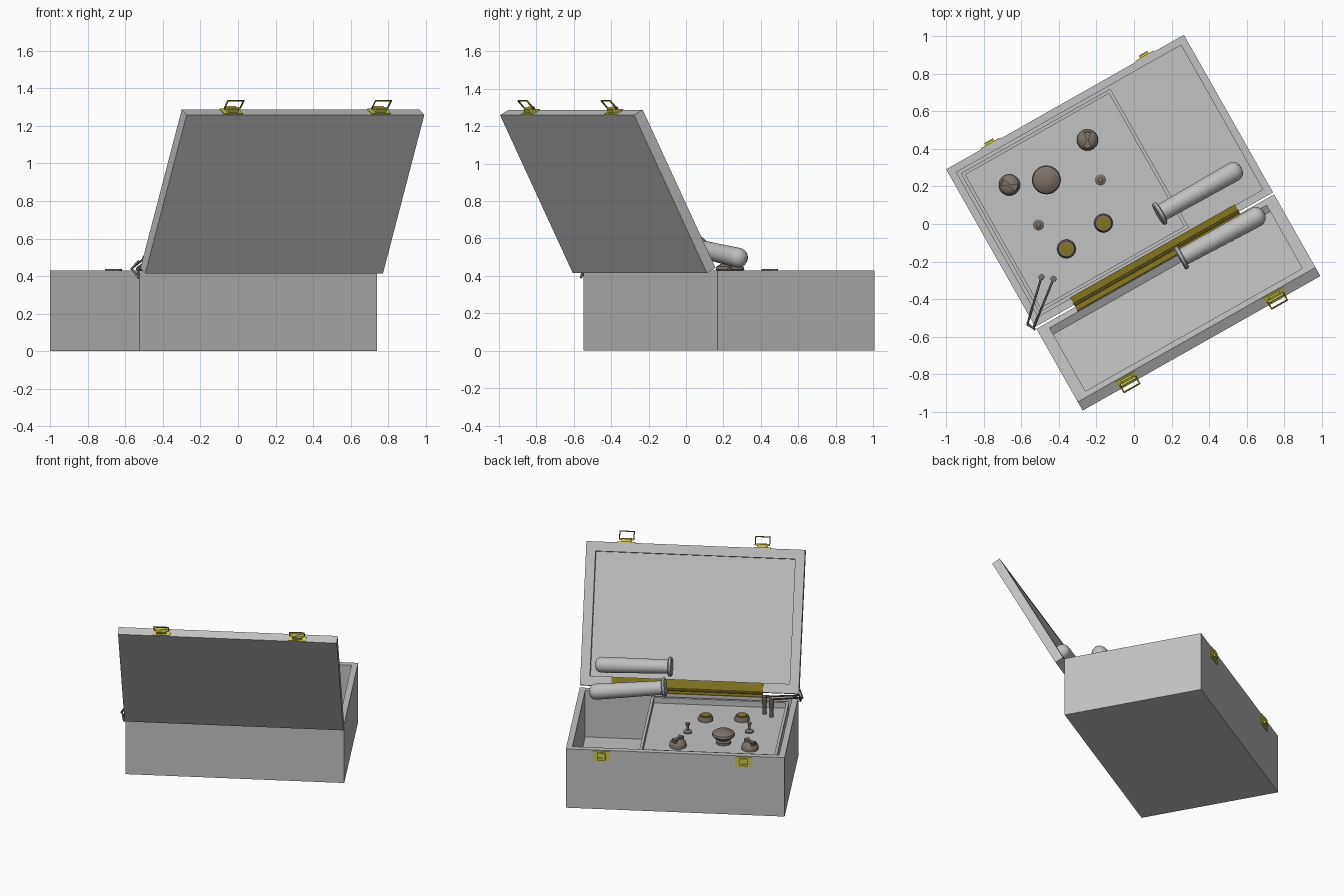
import bpy, bmesh
from math import radians, pi, cos, sin
from mathutils import Matrix, Vector

if "Cube" in bpy.data.objects:
    bpy.data.objects.remove(bpy.data.objects["Cube"])


def material(name, rgb):
    m = bpy.data.materials.new(name)
    m.use_nodes = True
    m.diffuse_color = (*rgb, 1)
    m.node_tree.nodes["Principled BSDF"].inputs["Base Color"].default_value = (*rgb, 1)
    return m


GREY = material("case_grey", (0.54, 0.54, 0.54))
GRIP = material("grip_grey", (0.52, 0.52, 0.52))
YELLOW = material("latch_yellow", (0.6, 0.58, 0.08))
GOLD = material("dark_gold", (0.23, 0.18, 0.015))
BROWN = material("knob_brown", (0.2, 0.165, 0.14))

# Case frame: x along the hinge, y into the case, turned about z
CASE = Matrix.Translation((0.1075, -0.19, 0)) @ Matrix.Rotation(radians(29.5), 4, "Z")
# Lid frame: y up the open lid, z out through its back
LID = CASE @ Matrix.Translation((0, -0.012, 0.443)) @ Matrix.Rotation(radians(117.9), 4, "X")
L, W, H, T = 1.456, 0.965, 0.43, 0.06
PANEL = 0.375


def finish(name, bm, mat, frame, smooth=False):
    bmesh.ops.recalc_face_normals(bm, faces=bm.faces[:])
    me = bpy.data.meshes.new(name)
    bm.to_mesh(me)
    bm.free()
    me.materials.append(mat)
    if smooth:
        me.shade_smooth()
        me.set_sharp_from_angle(angle=radians(35))
    ob = bpy.data.objects.new(name, me)
    bpy.context.collection.objects.link(ob)
    ob.matrix_world = frame
    return ob


def box(name, lo, hi, mat, frame=CASE, wall=0, depth=0, up=1):
    """Block between two corners, optionally hollowed from its top or bottom."""
    lo, hi = Vector(lo), Vector(hi)
    bm = bmesh.new()
    bmesh.ops.create_cube(bm, size=1)
    for v in bm.verts:
        v.co = Vector((v.co[i] * (hi[i] - lo[i]) + (lo[i] + hi[i]) / 2 for i in range(3)))
    if depth:
        bm.normal_update()
        f = max(bm.faces, key=lambda f: f.normal.z * up)
        bmesh.ops.inset_region(bm, faces=[f], thickness=wall)
        new = bmesh.ops.extrude_discrete_faces(bm, faces=[f])["faces"][0]
        bmesh.ops.translate(bm, verts=new.verts[:], vec=(0, 0, -depth * up))
    return finish(name, bm, mat, frame)


def lathe(name, profile, mat, frame, steps=24):
    """Turn a (radius, height) profile round z."""
    bm = bmesh.new()
    vs = [bm.verts.new((r, 0, z)) for r, z in profile]
    es = [bm.edges.new(p) for p in zip(vs, vs[1:])]
    bmesh.ops.spin(bm, geom=vs + es, cent=(0, 0, 0), axis=(0, 0, 1),
                   angle=2 * pi, steps=steps)
    bmesh.ops.remove_doubles(bm, verts=bm.verts[:], dist=0.0001)
    return finish(name, bm, mat, frame, True)


def rod(name, points, radius, mat, frame, cyclic=False):
    cu = bpy.data.curves.new(name, "CURVE")
    cu.dimensions = "3D"
    cu.bevel_depth, cu.bevel_resolution, cu.use_fill_caps = radius, 1, True
    sp = cu.splines.new("POLY")
    sp.points.add(len(points) - 1)
    for p, co in zip(sp.points, points):
        p.co = (*co, 1)
    sp.use_cyclic_u = cyclic
    cu.materials.append(mat)
    ob = bpy.data.objects.new(name, cu)
    bpy.context.collection.objects.link(ob)
    ob.matrix_world = frame


# Case, lid and control tray
box("case_body", (-L / 2, 0, 0), (L / 2, W, H), GREY, wall=0.057, depth=0.34)
box("lid", (-L / 2, 0, 0), (L / 2, 0.956, T), GREY, LID, wall=0.09, depth=0.045, up=-1)
box("control_tray", (-0.671, 0.057, 0.09), (0.245, 0.908, 0.415), GREY,
    wall=0.026, depth=0.415 - PANEL)

# Long hinge
box("hinge_leaf_case", (-0.49, 0, H), (0.52, 0.045, H + 0.006), GOLD)
box("hinge_leaf_lid", (-0.49, 0, -0.006), (0.52, 0.06, 0), GOLD, LID)
lathe("hinge_barrel", [(0, -0.49), (0.01, -0.49), (0.01, 0.52), (0, 0.52)], GOLD,
      CASE @ Matrix.Translation((0, 0, 0.442)) @ Matrix.Rotation(pi / 2, 4, "Y"), 10)

# Lid latches with wire loops
for side, u in (("left", 0.464), ("right", -0.44)):
    f = LID @ Matrix.Translation((u, 0.956, T / 2))
    box("lid_latch_plate_" + side, (-0.058, 0, -0.028), (0.058, 0.007, 0.028), YELLOW, f)
    box("lid_latch_block_" + side, (-0.032, 0, -0.018), (0.032, 0.026, 0.018), YELLOW, f)
    rod("lid_latch_pin_" + side, [(-0.045, 0.024, 0), (0.045, 0.024, 0)], 0.008, YELLOW, f)
    rod("lid_latch_loop_" + side, [(-0.048, 0.024, 0), (0.048, 0.024, 0),
                                   (0.048, 0.078, 0.016), (-0.048, 0.078, 0.016)],
        0.005, GOLD, f, True)

# Catches on the case
for side, u in (("left", 0.49), ("right", -0.456)):
    f = CASE @ Matrix.Translation((u, W, 0.39))
    box("catch_plate_" + side, (-0.056, 0, -0.04), (0.056, 0.007, 0.036), YELLOW, f)
    box("catch_block_" + side, (-0.026, 0, -0.02), (0.026, 0.017, 0.026), YELLOW, f)
    box("catch_hook_" + side, (-0.026, 0.012, -0.024), (0.026, 0.022, -0.01), YELLOW, f)

# Hand grips: flange, tapered body, rounded end
GRIP_PROFILE = [(0, 0), (0.06, 0), (0.066, 0.006), (0.066, 0.018), (0.06, 0.024),
                (0.047, 0.024), (0.053, 0.47)]
GRIP_PROFILE += [(0.053 * cos(a), 0.47 + 0.045 * sin(a))
                 for a in (pi / 8 * i for i in range(1, 4))] + [(0, 0.515)]
for name, a, b in (("case_grip", (0.135, 0.199, 0.55), (0.65, 0.199, 0.492)),
                   ("lid_grip", (0.12, -0.063, 0.58), (0.64, -0.07, 0.57))):
    a, b = Vector(a), Vector(b)
    turn = (b - a).to_track_quat("Z", "Y").to_matrix().to_4x4()
    lathe(name, GRIP_PROFILE, GRIP, CASE @ Matrix.Translation(a) @ turn, 32)


def at(x, y, z=PANEL):
    return Matrix.Translation((x, y, z))


# Large mushroom knob
lathe("main_knob", [(0, 0), (0.05, 0), (0.05, 0.016), (0.034, 0.022), (0.036, 0.036),
                    (0.066, 0.046), (0.077, 0.06), (0.072, 0.074), (0.052, 0.088),
                    (0.026, 0.095), (0, 0.097)], BROWN, at(-0.467, 0.235), 32)

# Pointer knobs with radiating fins
for i, (x, y, ang) in enumerate(((-0.248, 0.448, 90), (-0.664, 0.208, -20))):
    f = at(x, y) @ Matrix.Rotation(radians(ang), 4, "Z")
    lathe(f"pointer_knob_{i + 1}", [(0, 0), (0.057, 0), (0.057, 0.016), (0.05, 0.034),
                                    (0.032, 0.046), (0, 0.05)], BROWN, f)
    for k in (-1, 0, 1):
        g = f @ Matrix.Rotation(radians(18 * k), 4, "Z")
        box(f"knob_fin_{i + 1}_{k + 2}", (-0.045, -0.006, 0.02), (0.045, 0.006, 0.062), BROWN, g)

# Toggle switches
for i, (x, y) in enumerate(((-0.179, 0.235), (-0.509, -0.005))):
    lathe(f"toggle_switch_{i + 1}", [(0, 0), (0.03, 0), (0.03, 0.008), (0.018, 0.016),
                                     (0.009, 0.018), (0.009, 0.05), (0.014, 0.056),
                                     (0.014, 0.068), (0, 0.074)], BROWN, at(x, y), 16)

# Gold-capped dials
for i, (x, y) in enumerate(((-0.163, 0.005), (-0.36, -0.133))):
    lathe(f"dial_rim_{i + 1}", [(0, 0), (0.05, 0), (0.05, 0.014), (0.042, 0.032),
                                (0, 0.034)], BROWN, at(x, y))
    lathe(f"dial_cap_{i + 1}", [(0.034, 0), (0.034, 0.005), (0, 0.008)], GOLD,
          at(x, y, PANEL + 0.033))

# Plugs and leads running over the corner of the case
for i, (x, y, ex, ey) in enumerate(((-0.493, -0.283, -0.567, -0.53),
                                    (-0.429, -0.293, -0.535, -0.55))):
    lathe(f"plug_{i + 1}", [(0, 0), (0.013, 0), (0.013, 0.07), (0.016, 0.075),
                            (0.016, 0.13), (0, 0.135)], BROWN, at(x, y), 12)
    rod(f"lead_{i + 1}", [(x, y, 0.5), (ex, ey, 0.44), (-0.53, -0.562, 0.39)],
        0.006, BROWN, Matrix.Identity(4))
rod("lead_joint", [(-0.57, -0.535, 0.435), (-0.53, -0.558, 0.48)], 0.006, BROWN,
    Matrix.Identity(4))
